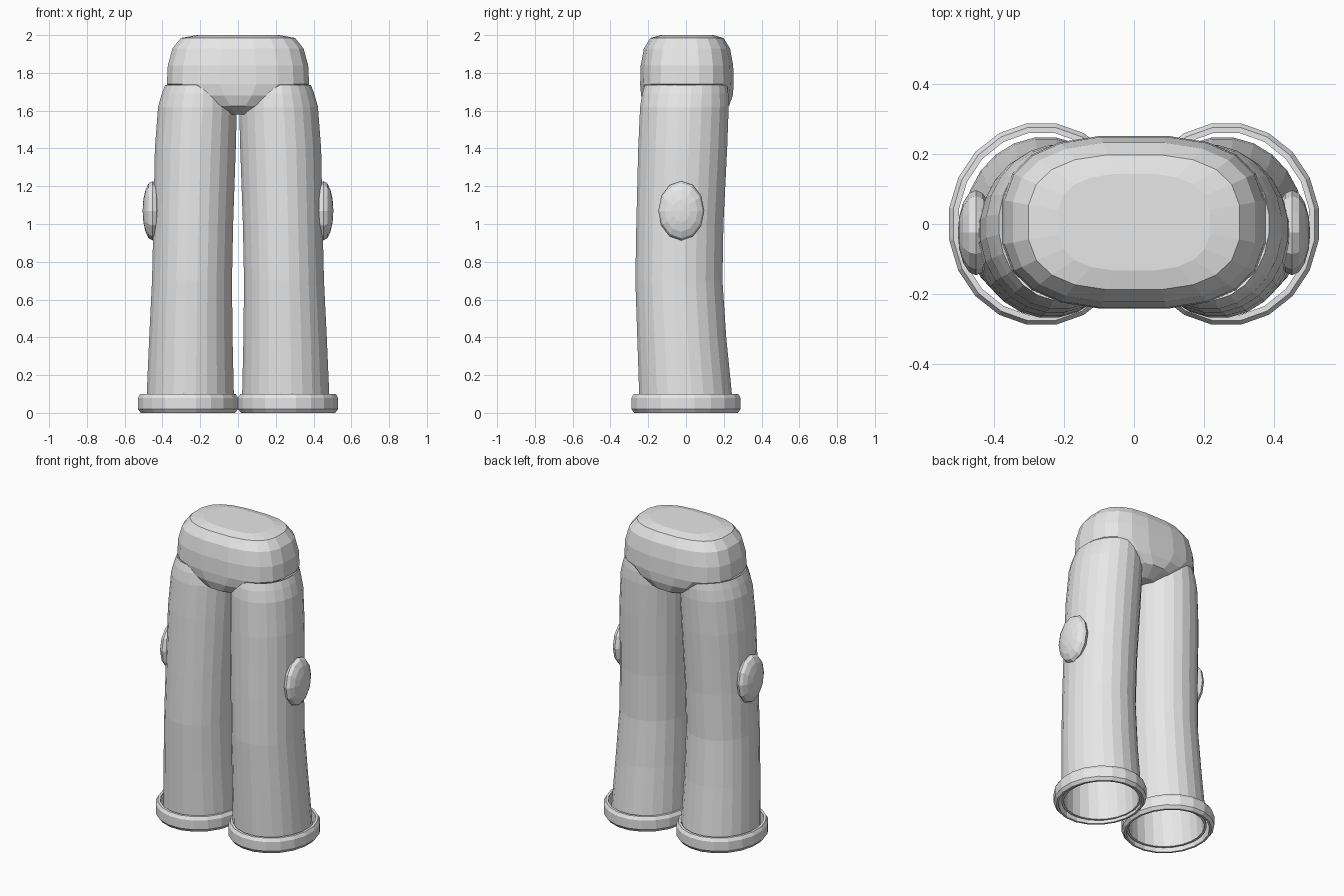
import bpy
import bmesh
from math import cos, sin, pi, copysign
from mathutils import Matrix

cube = bpy.data.objects.get("Cube")
if cube:
    bpy.data.objects.remove(cube, do_unlink=True)

# Single cloth colour
cloth = bpy.data.materials.new("light_grey_cloth")
cloth.use_nodes = True
grey = (0.8, 0.8, 0.8, 1.0)
cloth.diffuse_color = grey
cloth.node_tree.nodes["Principled BSDF"].inputs["Base Color"].default_value = grey


def finish(name, bm):
    mesh = bpy.data.meshes.new(name)
    bm.to_mesh(mesh)
    bm.free()
    mesh.materials.append(cloth)
    obj = bpy.data.objects.new(name, mesh)
    bpy.context.scene.collection.objects.link(obj)
    return obj


def loft(name, sections, sides=24, power=2.0, caps=False, wrap=False):
    """Skin a stack of rounded rings given as (z, cx, cy, rx, ry)."""
    bm = bmesh.new()
    rings = []
    for z, cx, cy, rx, ry in sections:
        ring = []
        for i in range(sides):
            a = 2 * pi * (i + 0.5) / sides
            c, s = cos(a), sin(a)
            x = copysign(abs(c) ** (2 / power), c)
            y = copysign(abs(s) ** (2 / power), s)
            ring.append(bm.verts.new((cx + rx * x, cy + ry * y, z)))
        rings.append(ring)
    pairs = list(zip(rings, rings[1:]))
    if wrap:
        pairs.append((rings[-1], rings[0]))
    for low, high in pairs:
        for i in range(sides):
            j = (i + 1) % sides
            bm.faces.new((low[i], low[j], high[j], high[i]))
    if caps:
        bm.faces.new(rings[0][::-1])
        bm.faces.new(rings[-1])
    return finish(name, bm)


# Hips with a rounded crotch below and a domed top
hip_rings = [
    (1.58, 0.07, 0.14), (1.625, 0.16, 0.225), (1.68, 0.29, 0.245),
    (1.74, 0.38, 0.25), (1.84, 0.375, 0.247), (1.93, 0.35, 0.23),
    (1.985, 0.305, 0.195), (2.0, 0.22, 0.14),
]
loft("hips", [(z, 0, 0.005, rx, ry) for z, rx, ry in hip_rings],
     sides=20, power=2.7, caps=True)

# Leg outline: height, inner x, outer x, front y, back y
leg_outline = [
    (0.02, 0.02, 0.488, -0.25, 0.25),
    (0.1, 0.02, 0.485, -0.25, 0.245),
    (0.4, 0.027, 0.472, -0.26, 0.215),
    (0.7, 0.03, 0.457, -0.27, 0.195),
    (1.0, 0.024, 0.45, -0.265, 0.2),
    (1.4, 0.01, 0.442, -0.255, 0.22),
    (1.62, 0.004, 0.425, -0.245, 0.228),
    (1.69, 0.015, 0.405, -0.234, 0.226),
    (1.735, 0.03, 0.388, -0.22, 0.22),
]
# Cuff profile: height and inset from the widest outline
cuff_profile = [(0, 0.015), (0.02, 0), (0.08, 0), (0.1, 0.012),
                (0.1, 0.028), (0, 0.028)]

for side, label in ((1, "left"), (-1, "right")):
    # Hollow trouser leg
    leg = loft(label + "_leg", [
        (z, side * (xi + xo) / 2, (yf + yb) / 2, (xo - xi) / 2, (yb - yf) / 2)
        for z, xi, xo, yf, yb in leg_outline])
    wall = leg.modifiers.new("cloth_thickness", 'SOLIDIFY')
    wall.thickness = 0.015
    wall.offset = -1

    # Loose ring around the hem
    loft(label + "_cuff", [
        (z, side * 0.265, 0, 0.268 - d, 0.292 - d) for z, d in cuff_profile],
        sides=20, wrap=True)

    # Oval pad on the outside of the leg
    bm = bmesh.new()
    bmesh.ops.create_uvsphere(
        bm, u_segments=12, v_segments=8, radius=1,
        matrix=Matrix.Translation((side * 0.453, -0.025, 1.07))
        @ Matrix.Diagonal((0.052, 0.122, 0.157, 1))
        @ Matrix.Rotation(pi / 2, 4, 'Y'))
    finish(label + "_side_pad", bm)
